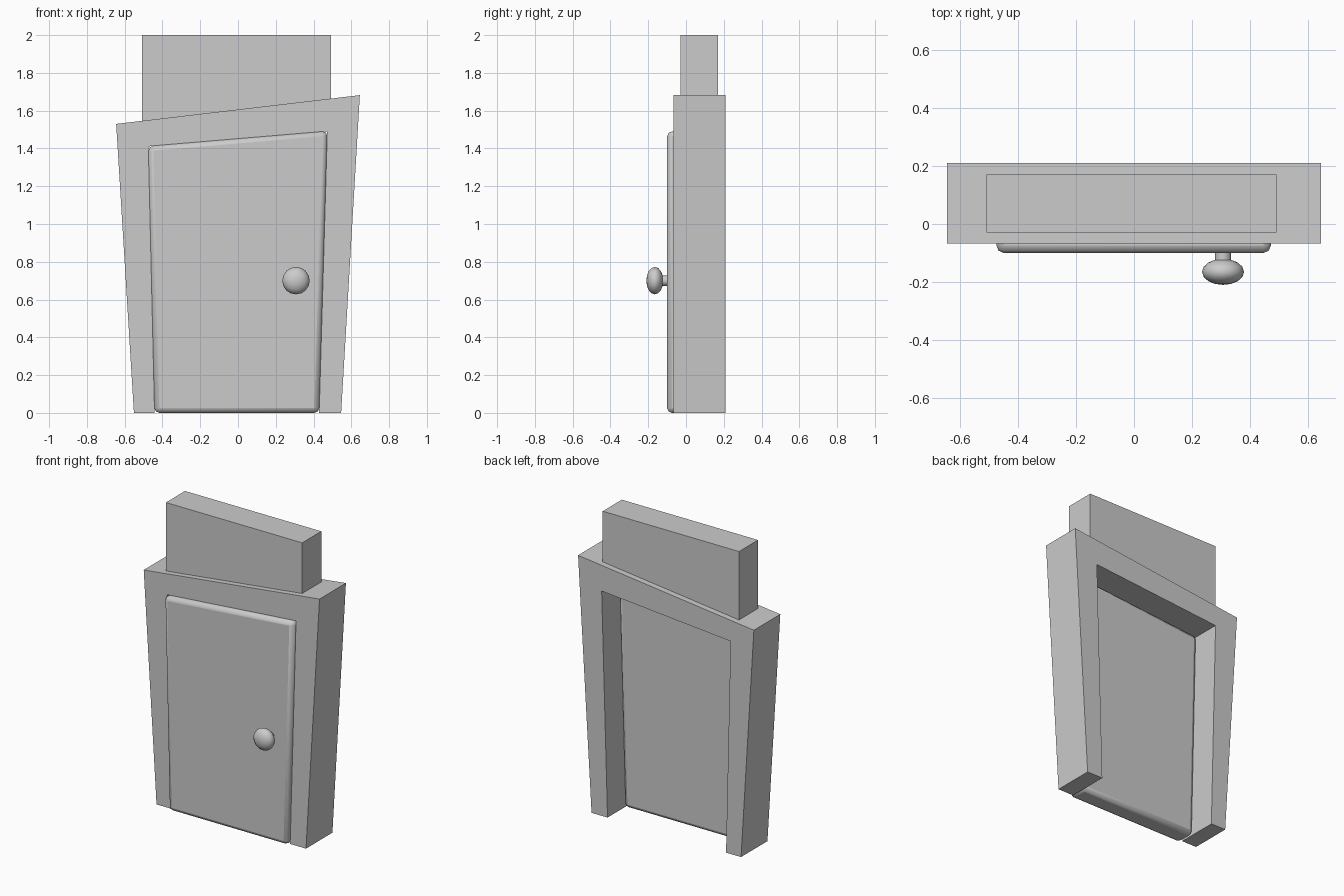
import bpy, bmesh
from math import radians
from mathutils import Matrix

if "Cube" in bpy.data.objects:
    bpy.data.objects.remove(bpy.data.objects["Cube"])


def finish(bm, name):
    bmesh.ops.recalc_face_normals(bm, faces=bm.faces)
    mesh = bpy.data.meshes.new(name)
    bm.to_mesh(mesh)
    bm.free()
    obj = bpy.data.objects.new(name, mesh)
    bpy.context.collection.objects.link(obj)
    return obj


def smooth(obj, angle=50):
    bpy.ops.object.select_all(action='DESELECT')
    obj.select_set(True)
    bpy.context.view_layer.objects.active = obj
    bpy.ops.object.shade_smooth_by_angle(angle=radians(angle))


def slab(name, profile, y0, y1):
    """Extrude an (x, z) outline from y0 to y1."""
    bm = bmesh.new()
    face = bm.faces.new([bm.verts.new((x, y0, z)) for x, z in profile])
    ext = bmesh.ops.extrude_face_region(bm, geom=[face], use_keep_orig=True)
    verts = [v for v in ext["geom"] if isinstance(v, bmesh.types.BMVert)]
    bmesh.ops.translate(bm, verts=verts, vec=(0, y1 - y0, 0))
    return finish(bm, name)


# Crooked door frame, open at the bottom
outer = [(-0.551, 0), (-0.645, 1.53), (0.645, 1.682), (0.546, 0)]
inner = [(0.429, 0), (0.472, 1.491), (-0.474, 1.411), (-0.441, 0)]
slab("door_frame", outer + inner, -0.067, 0.21)

# Door leaf with rounded edges, fitting tightly in the opening
leaf = [(0.43, 0), (0.473, 1.492), (-0.475, 1.412), (-0.442, 0)]
door = slab("door_leaf", leaf, -0.1, 0.036)
bevel = door.modifiers.new("rounded_edges", 'BEVEL')
bevel.width = 0.026
bevel.segments = 2
smooth(door)

# Wall block above the frame
slab("lintel_block", [(-0.508, 1.5), (-0.508, 2), (0.492, 2), (0.492, 1.5)], -0.03, 0.17)

# Knob stem
bm = bmesh.new()
bmesh.ops.create_cone(bm, cap_ends=True, segments=16, radius1=0.028, radius2=0.028, depth=0.06,
                      matrix=Matrix.Translation((0.307, -0.11, 0.7)) @ Matrix.Rotation(radians(90), 4, 'X'))
smooth(finish(bm, "knob_stem"))

# Flattened round knob
bm = bmesh.new()
bmesh.ops.create_uvsphere(bm, u_segments=16, v_segments=8, radius=1,
                          matrix=Matrix.Translation((0.307, -0.165, 0.7))
                          @ Matrix.Diagonal((0.0725, 0.045, 0.0725, 1))
                          @ Matrix.Rotation(radians(90), 4, 'X'))
smooth(finish(bm, "door_knob"))
